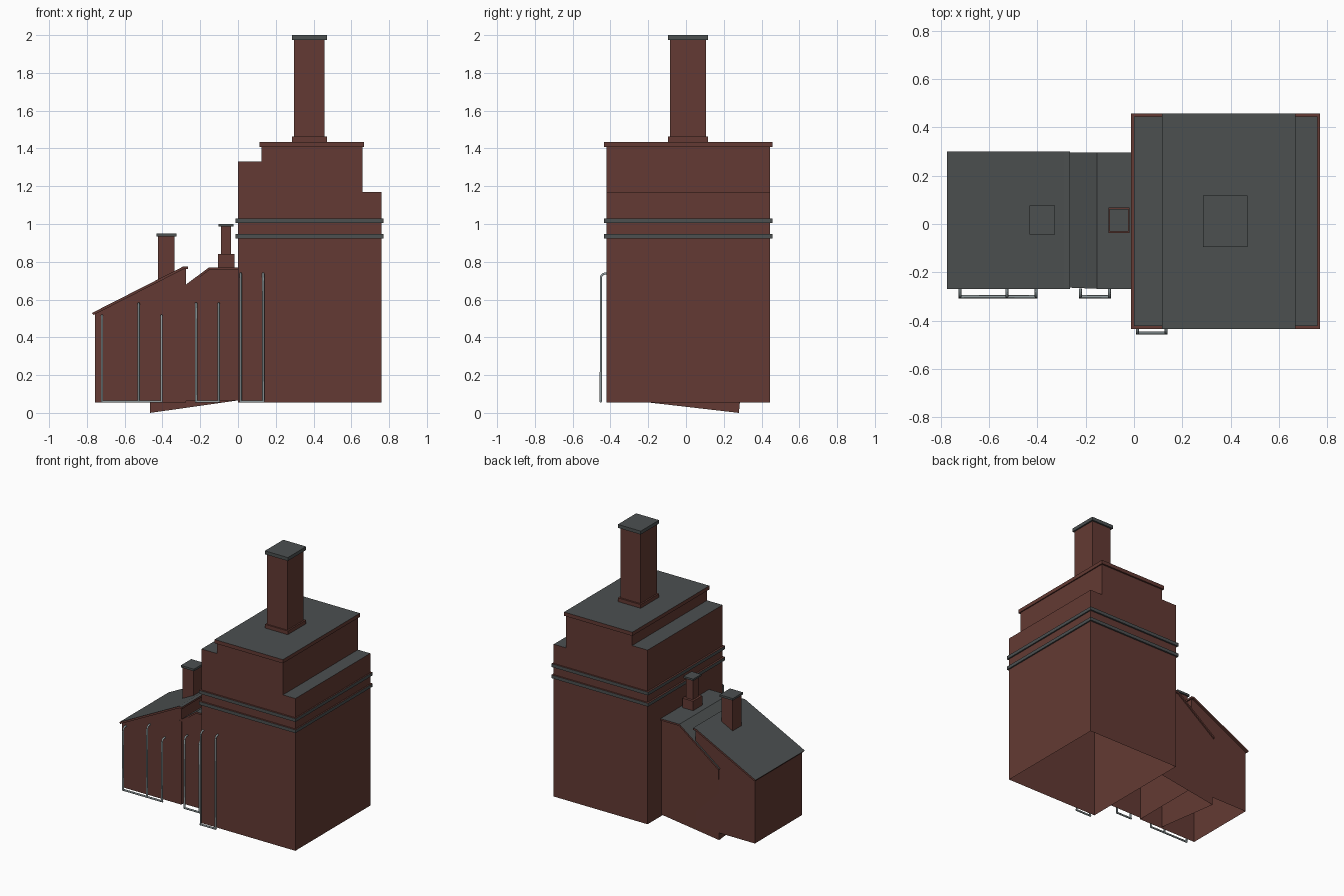
import bpy, bmesh, math

if "Cube" in bpy.data.objects:
    bpy.data.objects.remove(bpy.data.objects["Cube"])


def material(name, rgb):
    m = bpy.data.materials.new(name)
    m.diffuse_color = (*rgb, 1)
    m.use_nodes = True
    m.node_tree.nodes["Principled BSDF"].inputs["Base Color"].default_value = m.diffuse_color
    return m


BRICK = material("red_brick", (0.125, 0.042, 0.033))
SLATE = material("dark_slate", (0.072, 0.08, 0.081))
METAL = material("pipe_metal", (0.28, 0.33, 0.34))


def prism(name, profile, y0, y1, side=BRICK, top=None, open_dirs=(), edit=None):
    """Extrude an x-z profile along y; upward faces get the top material."""
    bm = bmesh.new()
    front = [bm.verts.new((x, y0, z)) for x, z in profile]
    back = [bm.verts.new((x, y1, z)) for x, z in profile]
    bm.faces.new(front)
    bm.faces.new(back)
    n = len(profile)
    for i in range(n):
        j = (i + 1) % n
        bm.faces.new((front[i], front[j], back[j], back[i]))
    bmesh.ops.recalc_face_normals(bm, faces=bm.faces[:])
    for f in bm.faces:
        f.material_index = 1 if f.normal.z > 0.5 else 0
    # leave hidden or open sides unfilled
    gone = [f for f in bm.faces
            if ("bottom" in open_dirs and f.normal.z < -0.9)
            or ("right" in open_dirs and f.normal.x > 0.9)]
    bmesh.ops.delete(bm, geom=gone, context='FACES_ONLY')
    if edit:
        for v in bm.verts:
            edit(v.co)
    me = bpy.data.meshes.new(name)
    bm.to_mesh(me)
    bm.free()
    me.materials.append(side)
    me.materials.append(top or side)
    ob = bpy.data.objects.new(name, me)
    bpy.context.collection.objects.link(ob)
    return ob


def box(name, x0, x1, y0, y1, z0, z1, side=BRICK, top=None):
    return prism(name, [(x0, z0), (x1, z0), (x1, z1), (x0, z1)], y0, y1, side, top)


# Main tower with stepped shoulders
prism("main_tower", [(0, .055), (.76, .055), (.76, 1.17), (.66, 1.17), (.66, 1.415),
                     (.125, 1.415), (.125, 1.33), (0, 1.33)],
      -.422, .445, top=SLATE, open_dirs=("bottom",))
box("tower_roof", .115, .668, -.435, .457, 1.408, 1.435, top=SLATE)
for i, z in enumerate((.924, 1.006)):
    box(f"tower_band_{i + 1}", -.013, .77, -.435, .457, z, z + .024, side=SLATE, top=BRICK)

# Tall chimney
box("main_chimney_base", .285, .47, -.095, .117, 1.43, 1.462)
box("main_chimney_shaft", .296, .459, -.085, .105, 1.46, 1.976)
box("main_chimney_cap", .285, .47, -.095, .117, 1.975, 2.0, side=SLATE)


# Middle annex: one bottom corner sinks to the ground
def sink_corner(co):
    if co.x < -.4 and co.y > 0 and co.z < .2:
        co.z = 0
        co.y = .28


prism("middle_annex", [(-.465, .062), (0, .066), (0, .76), (-.15, .76), (-.465, .522)],
      -.258, .286, open_dirs=("bottom", "right"), edit=sink_corner)


def taper_front(co):
    if co.x < -.4 and co.y < 0:
        co.y = -.255


prism("middle_annex_roof", [(-.47, .518), (-.15, .758), (0, .758), (0, .771),
                            (-.153, .771), (-.475, .53)],
      -.268, .295, top=SLATE, open_dirs=("right",), edit=taper_front)
box("small_chimney_base", -.106, -.018, -.037, .069, .76, .84)
box("small_chimney_shaft", -.09, -.036, -.018, .05, .838, .988)
box("small_chimney_cap", -.102, -.023, -.031, .063, .986, .999, side=SLATE)

# Lean-to annex
prism("lean_to", [(-.757, .055), (-.275, .055), (-.275, .765), (-.29, .765), (-.757, .525)],
      -.262, .284, open_dirs=("bottom",))
prism("lean_to_roof", [(-.765, .518), (-.288, .761), (-.265, .761), (-.265, .775),
                       (-.29, .775), (-.773, .529)],
      -.27, .3, top=SLATE)
box("lean_to_chimney_shaft", -.424, -.335, -.035, .066, .66, .937)
box("lean_to_chimney_cap", -.432, -.326, -.044, .076, .935, .95, side=SLATE)


# Drain pipes: legs that bend into the wall, joined by a foot rail
def pipe(name, paths):
    cu = bpy.data.curves.new(name, 'CURVE')
    cu.dimensions = '3D'
    cu.bevel_depth = .0065
    cu.bevel_resolution = 1
    cu.use_fill_caps = True
    for pts in paths:
        sp = cu.splines.new('POLY')
        sp.points.add(len(pts) - 1)
        for p, co in zip(sp.points, pts):
            p.co = (*co, 1)
    cu.materials.append(METAL)
    ob = bpy.data.objects.new(name, cu)
    bpy.context.collection.objects.link(ob)
    bpy.ops.object.select_all(action='DESELECT')
    ob.select_set(True)
    bpy.context.view_layer.objects.active = ob
    bpy.ops.object.convert(target='MESH')


def leg(x, top, wall, out=.029, foot=.06):
    y = wall - out
    arc = [(x, y + .024 * (1 - math.cos(a)), top - .024 * (1 - math.sin(a)))
           for a in (math.radians(d) for d in (0, 30, 60, 90))]
    return [(x, y, foot)] + arc + [(x, wall + .005, top)]


def pipe_set(name, legs, wall):
    y = wall - .029
    rail = [(legs[0][0] - .0065, y, .06), (legs[-1][0] + .0065, y, .06)]
    pipe(name, [leg(x, top, wall) for x, top in legs] + [rail])


pipe_set("lean_to_pipes", [(-.72, .515), (-.526, .578), (-.405, .515)], -.272)
pipe_set("middle_pipes", [(-.222, .58), (-.102, .58)], -.272)
pipe_set("tower_pipes", [(.014, .738), (.133, .738)], -.422)
